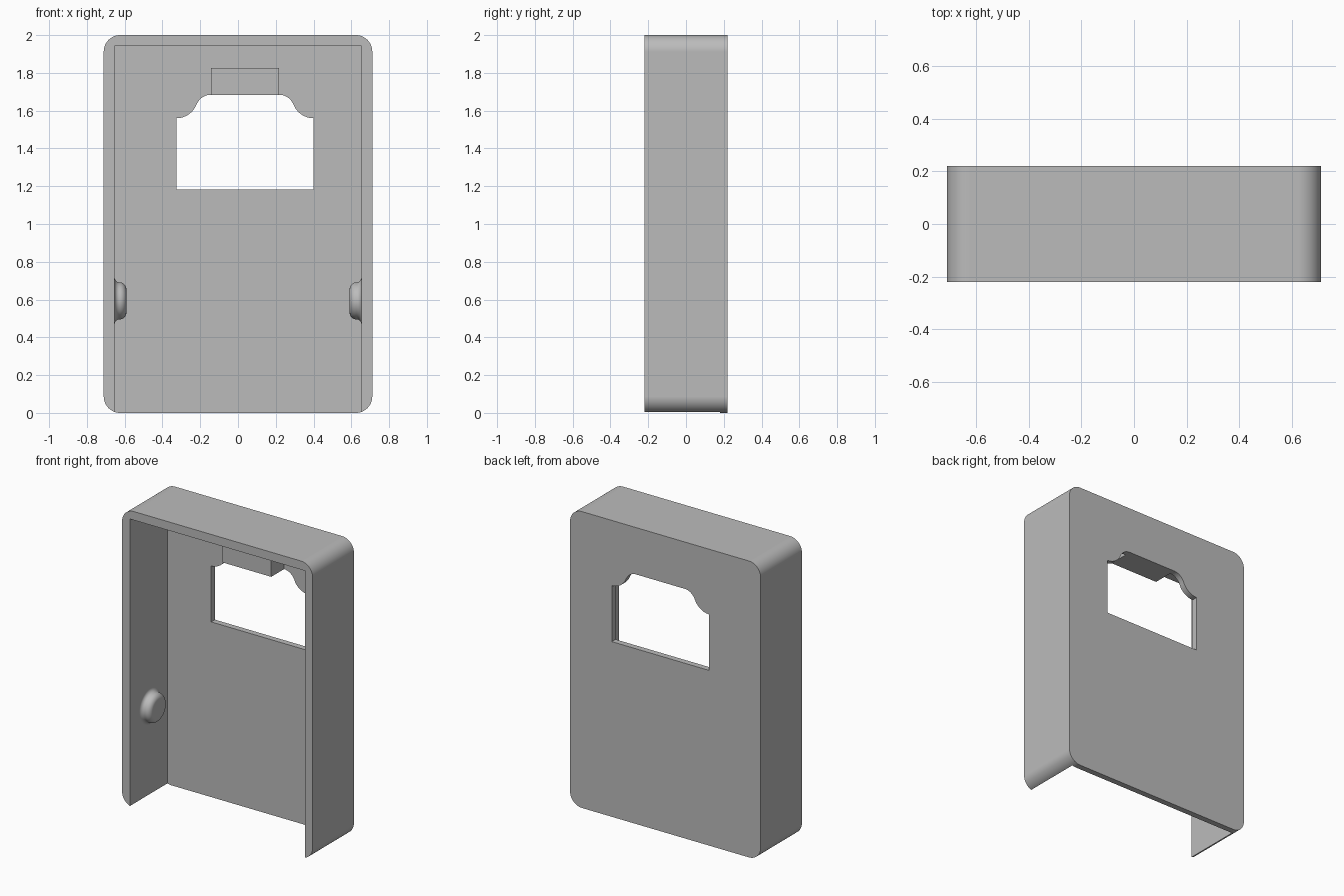
import bpy, bmesh
from math import cos, sin, pi, radians, degrees, atan2
from mathutils import Matrix

cube = bpy.data.objects.get("Cube")
if cube:
    bpy.data.objects.remove(cube, do_unlink=True)

HALF_W, HALF_D, HEIGHT = 0.711, 0.22, 2.0
WALL, PLATE, CORNER = 0.058, 0.04, 0.087
INNER_W = HALF_W - WALL
PLATE_Y = HALF_D - PLATE

grey = bpy.data.materials.new("plain grey")
grey.use_nodes = True
colour = (0.5, 0.5, 0.5, 1)
grey.diffuse_color = colour
grey.node_tree.nodes["Principled BSDF"].inputs["Base Color"].default_value = colour


def arc(cx, cz, r, start, end, n=12):
    angles = [radians(start + (end - start) * i / n) for i in range(n + 1)]
    return [(cx + r * cos(a), cz + r * sin(a)) for a in angles]


def finish(name, bm):
    bmesh.ops.recalc_face_normals(bm, faces=bm.faces)
    mesh = bpy.data.meshes.new(name)
    bm.to_mesh(mesh)
    bm.free()
    mesh.materials.append(grey)
    obj = bpy.data.objects.new(name, mesh)
    bpy.context.collection.objects.link(obj)
    return obj


def prism(name, outline, y0, y1):
    """Extrude an x-z outline from y0 to y1."""
    bm = bmesh.new()
    face = bm.faces.new([bm.verts.new((x, y0, z)) for x, z in outline])
    new = bmesh.ops.extrude_face_region(bm, geom=[face])["geom"]
    moved = [v for v in new if isinstance(v, bmesh.types.BMVert)]
    bmesh.ops.translate(bm, verts=moved, vec=(0, y1 - y0, 0))
    return finish(name, bm)


def rectangle(x0, x1, z0, z1):
    return [(x0, z0), (x1, z0), (x1, z1), (x0, z1)]


def activate(obj):
    bpy.ops.object.select_all(action="DESELECT")
    obj.select_set(True)
    bpy.context.view_layer.objects.active = obj


def cut(obj, cutter):
    cutter.hide_render = True
    mod = obj.modifiers.new("cut", "BOOLEAN")
    mod.operation, mod.solver, mod.object = "DIFFERENCE", "EXACT", cutter
    activate(obj)
    bpy.ops.object.modifier_apply(modifier=mod.name)
    bpy.data.objects.remove(cutter, do_unlink=True)


def smooth(obj):
    activate(obj)
    bpy.ops.object.shade_smooth_by_angle(angle=radians(30))
    mod = obj.modifiers.new("even shading", "WEIGHTED_NORMAL")
    mod.keep_sharp = True


# Rounded case, hollow and open at the front and bottom
cx, low, high = HALF_W - CORNER, CORNER, HEIGHT - CORNER
outline = (arc(cx, low, CORNER, -90, 0) + arc(cx, high, CORNER, 0, 90)
           + arc(-cx, high, CORNER, 90, 180) + arc(-cx, low, CORNER, 180, 270))
case = prism("case", outline, -HALF_D, HALF_D)
cut(case, prism("cavity_cutter", rectangle(-INNER_W, INNER_W, -0.2, HEIGHT - WALL),
                -HALF_D - 0.2, PLATE_Y))

# Window with S-curved shoulders
MID, HALF_WIN, HALF_TOP = 0.037, 0.363, 0.181
SILL, TOP = 1.182, 1.684
R_OUT, R_TOP = 0.114, 0.08
out_z, top_z = 1.56 + R_OUT, TOP - R_TOP
tilt = degrees(atan2(out_z - top_z, HALF_WIN - HALF_TOP))
shoulder = (arc(HALF_WIN, out_z, R_OUT, 270, 180 + tilt)
            + arc(HALF_TOP, top_z, R_TOP, tilt, 90)[1:])
side = [(HALF_WIN, SILL)] + shoulder
window = [(MID + x, z) for x, z in side] + [(MID - x, z) for x, z in reversed(side)]
cut(case, prism("window_cutter", window, 0, HALF_D + 0.2))
smooth(case)

# Solid block on the inside of the back, above the window
prism("window_block", rectangle(MID - HALF_TOP, MID + HALF_TOP, TOP, 1.826),
      PLATE_Y - 0.137, PLATE_Y)

# Round pads on the inner side walls, flared at the base
FLARE, ROUND, FLAT = 0.026, 0.036, 0.062
profile = (arc(FLAT + ROUND + FLARE, FLARE, FLARE, 270, 180, 8)
           + arc(FLAT, FLARE, ROUND, 0, 90, 10)[1:] + [(0, FLARE + ROUND)])
for name, sign in (("left_pad", 1), ("right_pad", -1)):
    bm = bmesh.new()
    verts = [bm.verts.new((h, r, 0)) for r, h in profile]
    edges = [bm.edges.new(pair) for pair in zip(verts, verts[1:])]
    bmesh.ops.spin(bm, geom=verts + edges, cent=(0, 0, 0), axis=(1, 0, 0),
                   angle=2 * pi, steps=48)
    bmesh.ops.remove_doubles(bm, verts=bm.verts, dist=0.0001)
    bmesh.ops.transform(bm, verts=bm.verts, matrix=Matrix.Translation(
        (sign * INNER_W, 0, 0.593)) @ Matrix.Scale(-sign, 4, (1, 0, 0)))
    pad = finish(name, bm)
    # Make the open shell face into the case
    if sum(f.normal.x for f in pad.data.polygons) * sign > 0:
        pad.data.flip_normals()
    smooth(pad)
